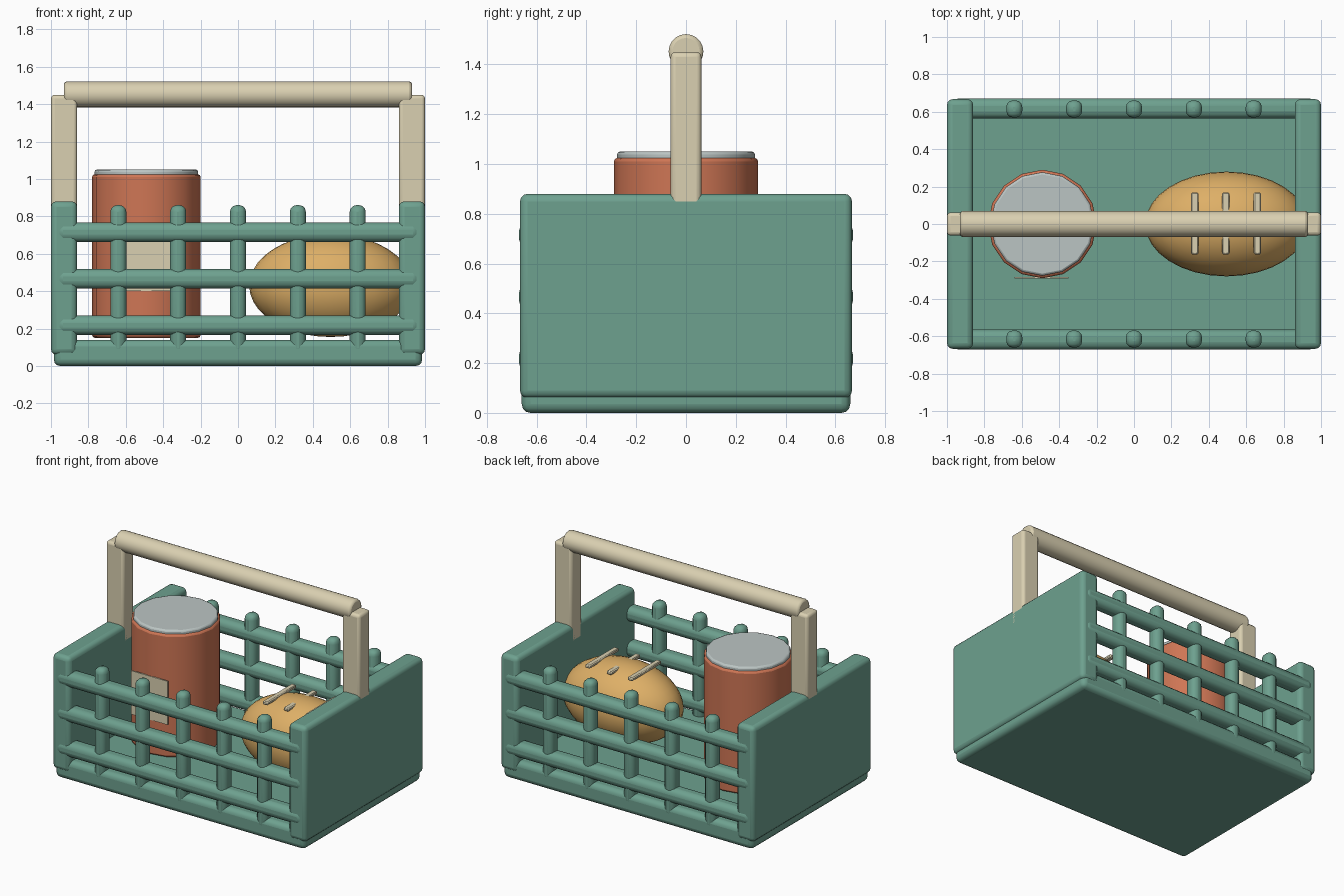
import bpy, math

if "Cube" in bpy.data.objects:
    bpy.data.objects.remove(bpy.data.objects["Cube"])


def material(name, rgb):
    m = bpy.data.materials.new(name)
    m.diffuse_color = (*rgb, 1)
    m.use_nodes = True
    m.node_tree.nodes["Principled BSDF"].inputs["Base Color"].default_value = m.diffuse_color
    return m


GREEN = material("basket_green", (0.155, 0.355, 0.275))
CREAM = material("handle_cream", (0.70, 0.63, 0.44))
ORANGE = material("tin_orange", (0.62, 0.18, 0.09))
GREY = material("lid_grey", (0.50, 0.56, 0.55))
TAN = material("bread_tan", (0.73, 0.43, 0.135))


def finish(name, mat, bevel=0, segments=3):
    """Name, colour, round and smooth the active object."""
    o = bpy.context.object
    o.name = name
    o.data.materials.append(mat)
    bpy.ops.object.transform_apply(location=False, rotation=True, scale=True)
    if bevel:
        b = o.modifiers.new("rounding", "BEVEL")
        b.width, b.segments = bevel, segments
        b.limit_method = "ANGLE"
        b.angle_limit = math.radians(40)
    bpy.ops.object.shade_smooth_by_angle(angle=math.radians(35))
    return o


def box(name, centre, size, mat, bevel=0, segments=3):
    bpy.ops.mesh.primitive_cube_add(size=1, location=centre)
    bpy.context.object.scale = size
    return finish(name, mat, bevel, segments)


def drum(name, x, z0, z1, radius, sides, mat, bevel):
    bpy.ops.mesh.primitive_cylinder_add(vertices=sides, radius=radius, depth=z1 - z0,
                                        location=(x, 0, (z0 + z1) / 2))
    return finish(name, mat, bevel, 2)


# Basket floor and solid ends
box("basket_floor", (0, 0, 0.07), (1.97, 1.32, 0.14), GREEN, 0.035)
for s, side in ((-1, "left"), (1, "right")):
    box(f"{side}_end_panel", (s * 0.93, 0, 0.47), (0.14, 1.334, 0.82), GREEN, 0.03)

# Slatted front and back
for s, side in ((-1, "front"), (1, "back")):
    for i, z in enumerate((0.218, 0.466, 0.715)):
        box(f"{side}_rail_{i + 1}", (0, s * 0.618, z), (1.95, 0.108, 0.104), GREEN, 0.04)
    for i in range(5):
        box(f"{side}_post_{i + 1}", (-0.64 + 0.32 * i, s * 0.615, 0.46),
            (0.086, 0.092, 0.80), GREEN, 0.036)

# Handle
for s, side in ((-1, "left"), (1, "right")):
    box(f"{side}_handle_upright", (s * 0.93, 0, 1.10), (0.14, 0.124, 0.70), CREAM, 0.02)
bpy.ops.mesh.primitive_cylinder_add(vertices=20, radius=0.07, depth=1.86,
                                    location=(0, 0, 1.452), rotation=(0, math.pi / 2, 0))
finish("handle_grip", CREAM, 0.015, 2)

# Tin with lid and label
drum("tin_body", -0.49, 0.15, 1.025, 0.29, 16, ORANGE, 0.015)
drum("tin_lid", -0.49, 1.01, 1.05, 0.277, 16, GREY, 0.012)
box("tin_label", (-0.495, -0.288, 0.555), (0.29, 0.009, 0.31), CREAM)

# Loaf with scored marks
bpy.ops.mesh.primitive_uv_sphere_add(segments=32, ring_count=20, radius=1,
                                     location=(0.495, 0, 0.43))
bpy.context.object.scale = (0.435, 0.28, 0.275)
finish("bread_loaf", TAN)
for i, x in enumerate((0.325, 0.49, 0.66)):
    box(f"bread_score_{i + 1}", (x, 0.003, 0.684), (0.04, 0.33, 0.024), CREAM, 0.006, 1)
